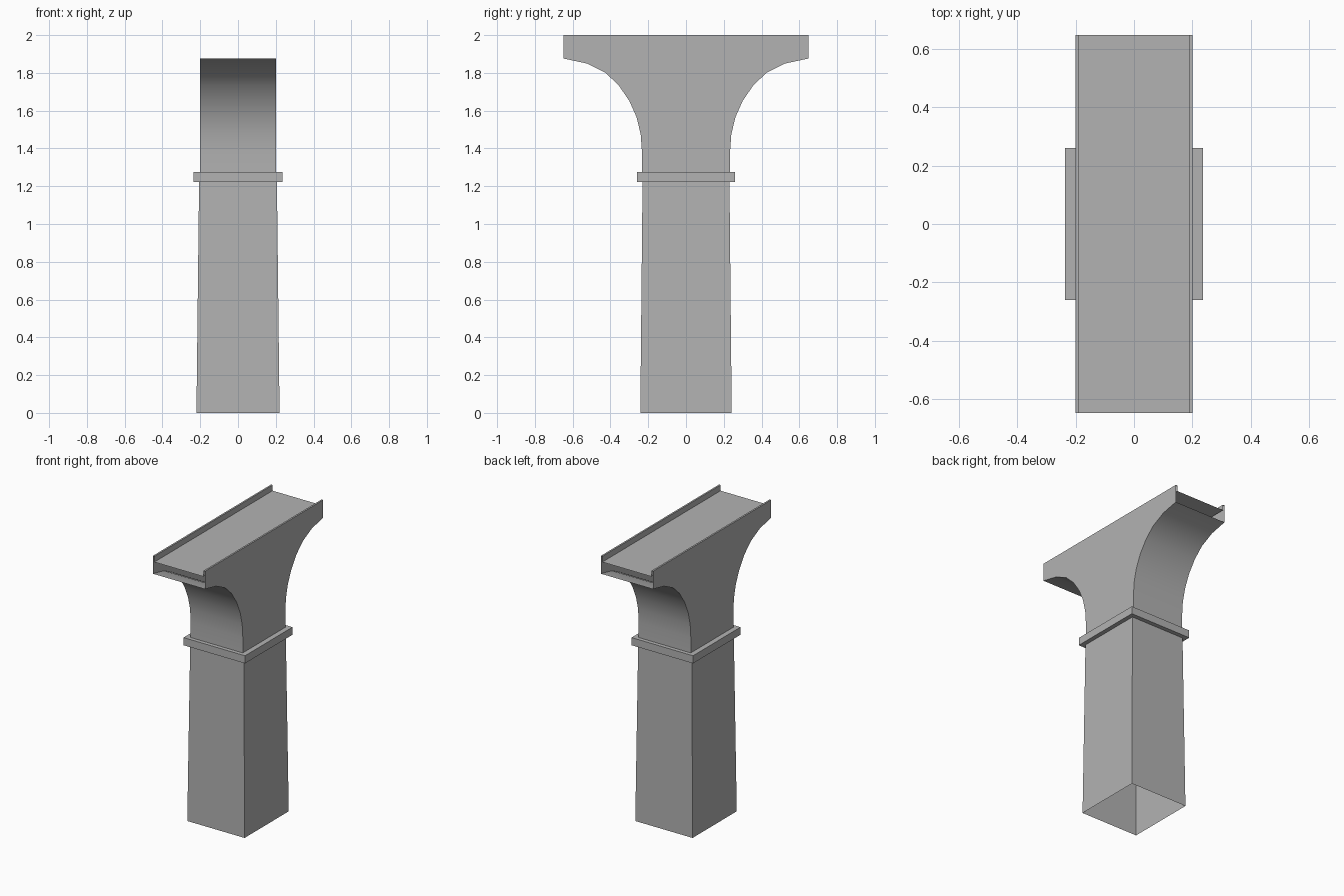
import bpy
import bmesh

cube = bpy.data.objects.get("Cube")
if cube:
    bpy.data.objects.remove(cube, do_unlink=True)

stone = bpy.data.materials.new("grey_stone")
stone.use_nodes = True
colour = (0.45, 0.45, 0.45, 1)
stone.diffuse_color = colour
stone.node_tree.nodes["Principled BSDF"].inputs["Base Color"].default_value = colour


def finish(name, bm):
    mesh = bpy.data.meshes.new(name)
    bm.to_mesh(mesh)
    bm.free()
    mesh.materials.append(stone)
    obj = bpy.data.objects.new(name, mesh)
    bpy.context.collection.objects.link(obj)
    return obj


def tapered_block(name, low, high, z0, z1, capped):
    bm = bmesh.new()
    corners = [(-1, -1), (1, -1), (1, 1), (-1, 1)]
    bottom = [bm.verts.new((low[0] * i, low[1] * j, z0)) for i, j in corners]
    top = [bm.verts.new((high[0] * i, high[1] * j, z1)) for i, j in corners]
    for i in range(4):
        k = (i + 1) % 4
        bm.faces.new((bottom[i], bottom[k], top[k], top[i]))
    if capped:
        bm.faces.new(bottom[::-1])
        bm.faces.new(top)
    return finish(name, bm)


# Hollow tapered shaft, open at the foot, and its collar
tapered_block("pier_shaft", (0.22, 0.242), (0.206, 0.23), 0, 1.225, False)
tapered_block("pier_collar", (0.236, 0.26), (0.236, 0.26), 1.222, 1.275, True)

# Flared head: hollow, with open ends under the trough-shaped deck
HALF, INNER, END, TOP, DECK = 0.2, 0.188, 0.648, 2.0, 1.96
flare = [(0.233, 1.275), (0.233, 1.38), (0.24, 1.476), (0.262, 1.566), (0.3, 1.652),
         (0.357, 1.735), (0.426, 1.8), (0.526, 1.85), (END, 1.876)]

bm = bmesh.new()


def column(points, x):
    return [bm.verts.new((x, y, z)) for y, z in points]


arches = {}
for end in (-1, 1):
    points = [(end * y, z) for y, z in flare]
    left, right = column(points, HALF), column(points, -HALF)
    arches[end] = {1: left, -1: right}
    for i in range(len(points) - 1):
        quad = [left[i], right[i], right[i + 1], left[i + 1]]
        face = bm.faces.new(quad if end == 1 else quad[::-1])
        face.smooth = True

ends = [(-END, TOP), (END, TOP)]
floor = []
for side in (-1, 1):
    # Side wall, its narrow rim and the inside of the parapet
    outer = column(ends, side * HALF)
    inner = column(ends, side * INNER)
    foot = column([(y, DECK) for y, z in ends], side * INNER)
    outline = arches[-1][side][::-1] + arches[1][side] + outer[::-1]
    faces = [outline, [outer[0], outer[1], inner[1], inner[0]],
             [inner[0], inner[1], foot[1], foot[0]]]
    for f in faces:
        bm.faces.new(f if side == 1 else f[::-1])
    floor.append(foot)
bm.faces.new((floor[0][0], floor[1][0], floor[1][1], floor[0][1]))

head = finish("flared_head", bm)
bpy.ops.object.select_all(action="DESELECT")
head.select_set(True)
bpy.context.view_layer.objects.active = head
bpy.ops.object.shade_smooth_by_angle(angle=0.6)
